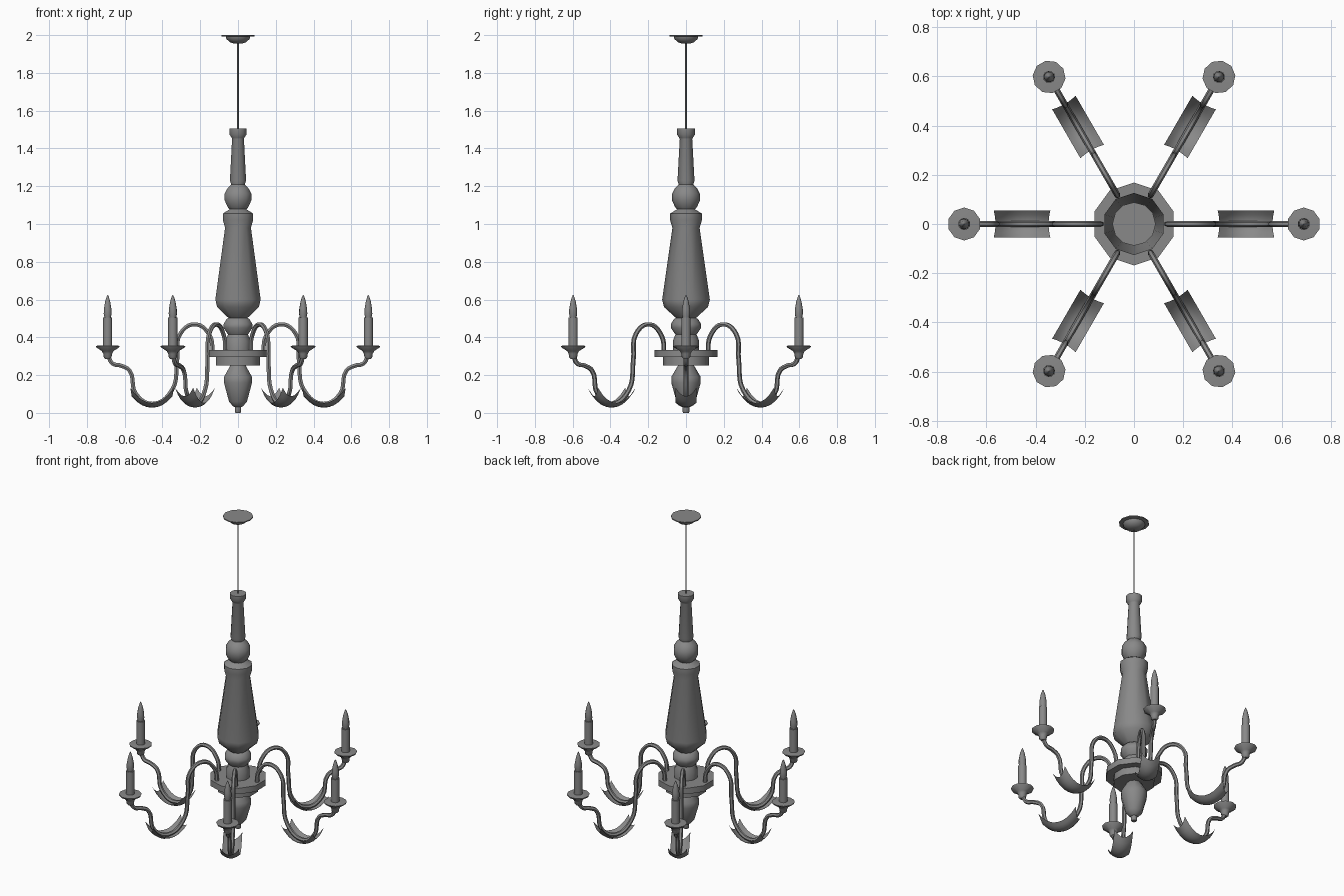
import bpy, bmesh, math
from mathutils import Matrix

if "Cube" in bpy.data.objects:
    bpy.data.objects.remove(bpy.data.objects["Cube"], do_unlink=True)

GREY = (0.25, 0.25, 0.25, 1)
metal = bpy.data.materials.new("grey metal")
metal.use_nodes = True
metal.diffuse_color = GREY
metal.node_tree.nodes["Principled BSDF"].inputs["Base Color"].default_value = GREY


def add_object(name, mesh):
    obj = bpy.data.objects.new(name, mesh)
    bpy.context.collection.objects.link(obj)
    return obj


def smooth(obj, degrees):
    bpy.ops.object.select_all(action="DESELECT")
    obj.select_set(True)
    bpy.context.view_layer.objects.active = obj
    bpy.ops.object.shade_smooth_by_angle(angle=math.radians(degrees))


def lathe(name, profile, sides=10, at=0, angle=40):
    """Turn a closed (radius, z) profile around a vertical axis at x = at."""
    bm = bmesh.new()
    rings = []
    for r, z in profile:
        ring = []
        for i in range(sides):
            a = math.pi / 2 + math.tau * i / sides
            ring.append(bm.verts.new((at + r * math.cos(a), r * math.sin(a), z)))
        rings.append(ring)
    for low, high in zip(rings, rings[1:]):
        for i in range(sides):
            j = (i + 1) % sides
            bm.faces.new((low[i], low[j], high[j], high[i]))
    bm.faces.new(rings[0])
    bm.faces.new(rings[-1])
    bmesh.ops.recalc_face_normals(bm, faces=bm.faces)
    mesh = bpy.data.meshes.new(name)
    bm.to_mesh(mesh)
    bm.free()
    mesh.materials.append(metal)
    obj = add_object(name, mesh)
    smooth(obj, angle)
    return obj


# Ceiling canopy and cord
lathe("canopy", [(.02, 1.955), (.042, 1.962), (.062, 1.98), (.065, 1.992),
                 (.088, 1.994), (.088, 2)], 12)
lathe("cord", [(.004, 1.49), (.004, 1.96)], 8)

# Turned central column
lathe("upper_spindle", [(.035, 1.2), (.045, 1.23), (.033, 1.45), (.036, 1.457),
                        (.048, 1.475), (.048, 1.505)])
lathe("ball", [(.045, 1.075), (.058, 1.09), (.074, 1.125), (.074, 1.16),
               (.058, 1.19), (.036, 1.21)])
lathe("main_baluster", [(.05, .5), (.116, .56), (.126, .6), (.072, .98),
                        (.084, 1.02), (.084, 1.055), (.052, 1.075), (.045, 1.08)])
lathe("lower_collar", [(.07, .33), (.07, .38), (.056, .415), (.08, .45),
                       (.08, .47), (.065, .495), (.05, .505)])
lathe("hub_plate", [(.168, .295), (.168, .333)])
lathe("hub_base", [(.122, .25), (.122, .297)])
lathe("finial", [(.014, 0), (.018, .005), (.018, .03), (.028, .035), (.05, .06),
                 (.078, .16), (.078, .19), (.04, .255)])

# One curved arm, swept along its path
curve = bpy.data.curves.new("arm", "CURVE")
curve.dimensions = "3D"
curve.bevel_depth = .0125
curve.bevel_resolution = 1
curve.resolution_u = 5
curve.use_fill_caps = True
path = [(.133, .31), (.15, .41), (.225, .469), (.305, .42), (.322, .28),
        (.35, .12), (.45, .048), (.54, .1), (.575, .225), (.62, .25),
        (.665, .262), (.69, .31)]
spline = curve.splines.new("BEZIER")
spline.bezier_points.add(len(path) - 1)
for point, (x, z) in zip(spline.bezier_points, path):
    point.co = (x, 0, z)
    point.handle_left_type = point.handle_right_type = "AUTO"
arm = add_object("arm", curve)
bpy.ops.object.select_all(action="DESELECT")
arm.select_set(True)
bpy.context.view_layer.objects.active = arm
bpy.ops.object.convert(target="MESH")
arm = bpy.context.view_layer.objects.active
arm.data.materials.clear()
arm.data.materials.append(metal)
smooth(arm, 50)

# Leaf cradling the low bend of the arm: a trough with upturned corners
NU, NV = 8, 6
bm = bmesh.new()
bmesh.ops.create_grid(bm, x_segments=NU, y_segments=NV, size=1)
for v in bm.verts:
    u, w = v.co.x, v.co.y
    lift = .025 + .02 * u * u
    v.co = (.455 + u * (.108 + .007 * w * w), w * .055,
            .028 + .06 * abs(u) ** 2.2 + lift * w * w)
leaf_mesh = bpy.data.meshes.new("leaf")
bm.to_mesh(leaf_mesh)
bm.free()
leaf_mesh.materials.append(metal)
leaf = add_object("leaf", leaf_mesh)
smooth(leaf, 40)

# Candle holder, candle and flame bulb at the arm's tip
TIP = .69
cup = lathe("candle_cup", [(.013, .285), (.022, .295), (.024, .312), (.032, .327),
                           (.064, .347), (.067, .355), (.024, .358)], 10, TIP)
candle = lathe("candle", [(.025, .35), (.025, .505)], 10, TIP)
bulb = lathe("flame_bulb", [(.017, .5), (.022, .525), (.021, .55), (.014, .59),
                            (.006, .615), (.001, .625)], 10, TIP)

# Repeat the arm assembly six times around the column
for part in (arm, leaf, cup, candle, bulb):
    base = part.name
    for k in range(1, 6):
        copy = add_object(f"{base}_{k + 1}", part.data)
        copy.matrix_world = Matrix.Rotation(k * math.tau / 6, 4, "Z")
    part.name = base + "_1"
